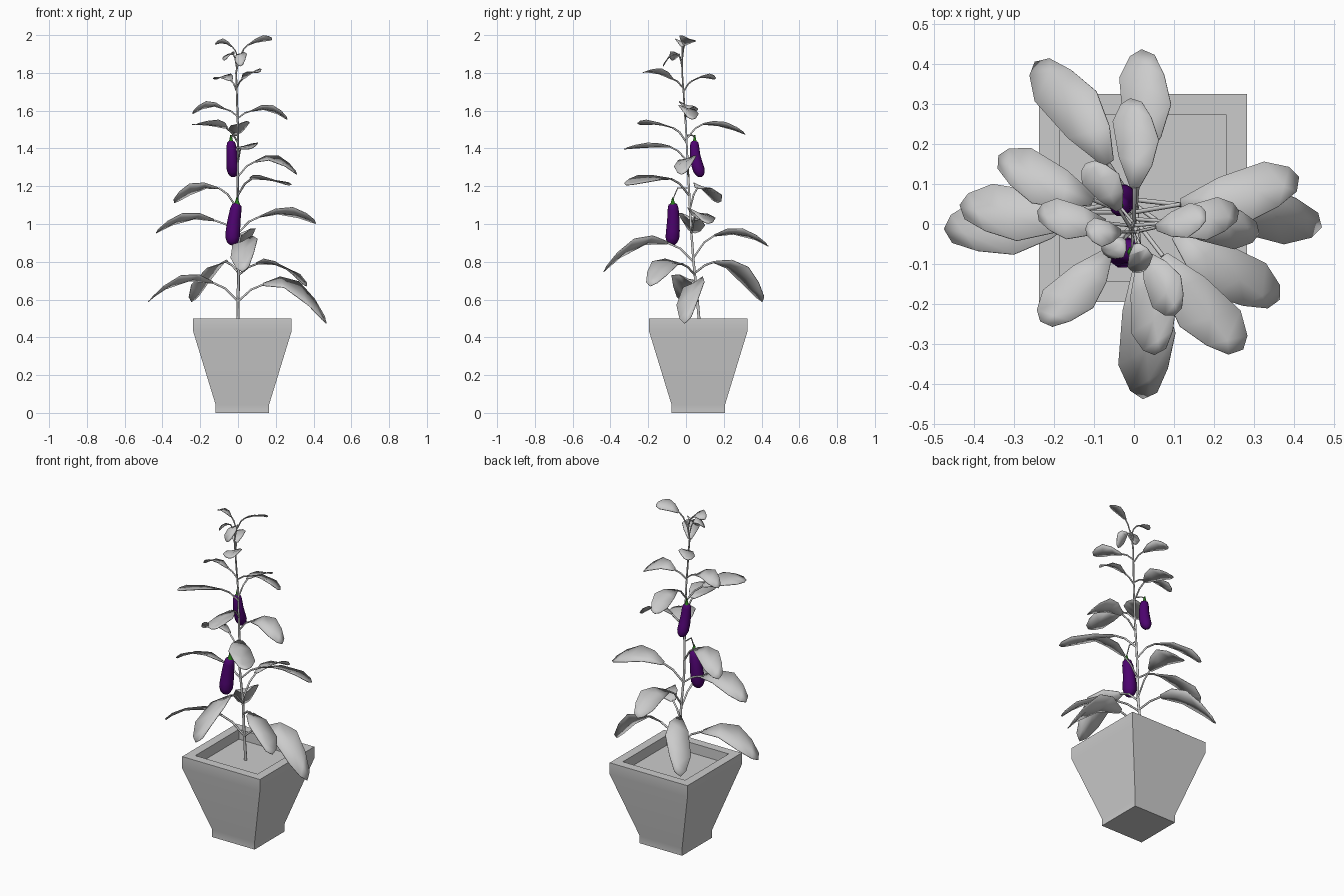
import bpy, bmesh
from math import radians
from mathutils import Vector

cube = bpy.data.objects.get("Cube")
if cube:
    bpy.data.objects.remove(cube, do_unlink=True)


def material(name, r, g, b):
    m = bpy.data.materials.new(name)
    m.use_nodes = True
    m.diffuse_color = (r, g, b, 1)
    m.node_tree.nodes["Principled BSDF"].inputs["Base Color"].default_value = (r, g, b, 1)
    return m


grey = material("pale_grey", .6, .6, .6)
purple = material("deep_purple", .075, .001, .16)
green = material("calyx_green", .02, .19, .01)


def mesh_object(name, bm, mat):
    mesh = bpy.data.meshes.new(name)
    bm.to_mesh(mesh)
    bm.free()
    mesh.materials.append(mat)
    obj = bpy.data.objects.new(name, mesh)
    bpy.context.collection.objects.link(obj)
    return obj


def smooth(obj, degrees):
    bpy.ops.object.select_all(action='DESELECT')
    obj.select_set(True)
    bpy.context.view_layer.objects.active = obj
    bpy.ops.object.shade_smooth_by_angle(angle=radians(degrees))


def tube(name, points, radii, mat, resolution=1):
    curve = bpy.data.curves.new(name, 'CURVE')
    curve.dimensions = '3D'
    curve.bevel_depth = 1
    curve.bevel_resolution = resolution
    curve.use_fill_caps = True
    spline = curve.splines.new('POLY')
    spline.points.add(len(points) - 1)
    for p, co, r in zip(spline.points, points, radii):
        p.co = (*co, 1)
        p.radius = r
    curve.materials.append(mat)
    obj = bpy.data.objects.new(name, curve)
    bpy.context.collection.objects.link(obj)
    return obj


# Square planter: outer wall, rim, inner wall and soil floor in one skin
def planter():
    bm = bmesh.new()
    rings = []
    profile = [(.142, 0), (.142, .045), (.26, .43), (.26, .5), (.208, .5), (.208, .44)]
    for half, z in profile:
        rings.append([bm.verts.new((.023 + sx * half, .065 + sy * half, z))
                      for sx, sy in ((-1, -1), (1, -1), (1, 1), (-1, 1))])
    for low, high in zip(rings, rings[1:]):
        for i in range(4):
            j = (i + 1) % 4
            bm.faces.new((low[i], low[j], high[j], high[i]))
    bm.faces.new(rings[0][::-1])
    bm.faces.new(rings[-1])
    smooth(mesh_object("planter", bm, grey), 40)


planter()

# Main stem
STEM = [Vector(p) for p in ((0, .075, .43), (0, .06, .6), (.005, .04, .8), (-.005, .025, 1),
                            (0, .01, 1.3), (0, 0, 1.5), (-.01, -.02, 1.8), (.01, -.02, 1.9))]
tube("main_stem", STEM, [.009 - .0007 * i for i in range(len(STEM))], grey)


def stem_at(z):
    for a, b in zip(STEM, STEM[1:]):
        if z <= b.z:
            return a.lerp(b, (z - a.z) / (b.z - a.z))
    return STEM[-1].copy()


# Blade outline: position along the midrib, width, and skew between the two edges
OUTLINE = [(0, .2, 0), (.3, .72, .05), (.65, 1, .1), (.88, .66, .07), (1, .25, .02)]


# Leaf: arching stalk, then a drooping blade, troughed and rolled to one side
def leaf(index, attach, base_z, mid_z, tip, roll):
    root, tip = stem_at(attach), Vector(tip)
    reach = Vector((tip.x - root.x, tip.y - root.y, 0))
    side = Vector((-reach.y, reach.x, 0)).normalized()
    width = .045 + .24 * reach.length
    base = root + reach * .29
    base.z = base_z
    elbow = root + reach * .15
    elbow.z = attach * .3 + base_z * .7
    thick = .003 + .006 * reach.length
    tube(f"leaf_stalk_{index}", [root, elbow, base], [thick] * 3, grey)
    bend = 2 * mid_z - (base.z + tip.z) / 2
    across = (side + Vector((0, 0, roll))).normalized()
    lean = 1 if roll > 0 else -1

    def midrib(t):
        p = base.lerp(tip, t)
        p.z = (1 - t) ** 2 * base.z + 2 * t * (1 - t) * bend + t * t * tip.z
        return p

    bm = bmesh.new()
    rows = []
    for t, w, skew in OUTLINE:
        half = width * w / 2
        lift = Vector((0, 0, half * .15))
        shift = skew * lean
        rows.append([bm.verts.new(q) for q in (midrib(t + shift) - across * half + lift, midrib(t),
                                               midrib(t - shift) + across * half + lift)])
    for a, b in zip(rows, rows[1:]):
        for i in range(2):
            bm.faces.new((a[i + 1], a[i], b[i], b[i + 1]))
    blade = mesh_object(f"leaf_blade_{index}", bm, grey)
    solid = blade.modifiers.new("thickness", 'SOLIDIFY')
    solid.thickness = .004
    smooth(blade, 30)


LOWER = [
    (.59, .68, .66, (.465, .01, .49), .5), (.59, .69, .7, (-.465, -.03, .6), .3),
    (.73, .79, .78, (.35, -.2, .68), -.25), (.74, .8, .75, (-.23, .41, .6), -.3),
    (.8, .9, .89, (.04, -.43, .76), .4), (.82, .94, .95, (.035, .43, .89), -.3),
    (.95, 1.04, 1.06, (.41, .1, 1.01), -.3), (.95, 1.02, 1.03, (-.43, .03, .96), .3),
]
MIDDLE = [
    (1.08, 1.19, 1.19, (-.34, .155, 1.12), .3), (1.15, 1.24, 1.235, (.255, -.32, 1.21), -.2),
    (1.25, 1.33, 1.34, (.31, -.01, 1.27), .3), (1.33, 1.41, 1.41, (.065, -.32, 1.4), .2),
    (1.43, 1.51, 1.53, (-.22, -.25, 1.53), .2), (1.45, 1.53, 1.52, (.005, .31, 1.48), -.25),
]
UPPER = [
    (1.57, 1.61, 1.63, (-.24, .02, 1.59), .3), (1.56, 1.6, 1.61, (.26, .02, 1.56), -.3),
    (1.7, 1.76, 1.78, (-.11, .155, 1.77), -.2), (1.72, 1.77, 1.805, (.11, -.22, 1.805), .2),
    (1.82, 1.9, 1.9, (-.07, -.08, 1.87), .3), (1.85, 1.9, 1.89, (.02, -.12, 1.84), .3),
    (1.87, 1.94, 1.965, (-.12, -.02, 1.955), .3), (1.87, 1.95, 1.975, (.18, .02, 1.98), -.4),
]
for n, spec in enumerate(LOWER + MIDDLE + UPPER, 1):
    leaf(n, *spec)


# Hanging fruit: plump body narrowing to the top, small green calyx and a thin stalk
def fruit(name, top, bottom, radius, attach, bow):
    top, bottom, bow = Vector(top), Vector(bottom), Vector(bow)
    shape = [(0, .3), (.04, .65), (.15, .8), (.4, .9), (.65, 1), (.82, 1), (.93, .75), (.98, .45), (1, .1)]
    points = [top.lerp(bottom, t) + bow * (4 * t * (1 - t)) for t, r in shape]
    tube(name, points, [radius * r for t, r in shape], purple, 3)
    up = Vector((0, 0, 1))
    tube(name + "_calyx", [top - up * .006, top + up * .004, top + up * .03],
         [radius * .45, radius * .3, .004], green)
    root = stem_at(attach)
    over = top.lerp(root, .3)
    over.z = attach
    tube(name + "_stalk", [top + up * .02, over, root], [.0035] * 3, grey)


fruit("lower_fruit", (-.005, -.07, 1.11), (-.03, -.077, .887), .038, 1.19, (-.006, .006, 0))
fruit("upper_fruit", (-.037, .046, 1.44), (-.025, .084, 1.25), .032, 1.47, (0, -.014, 0))
